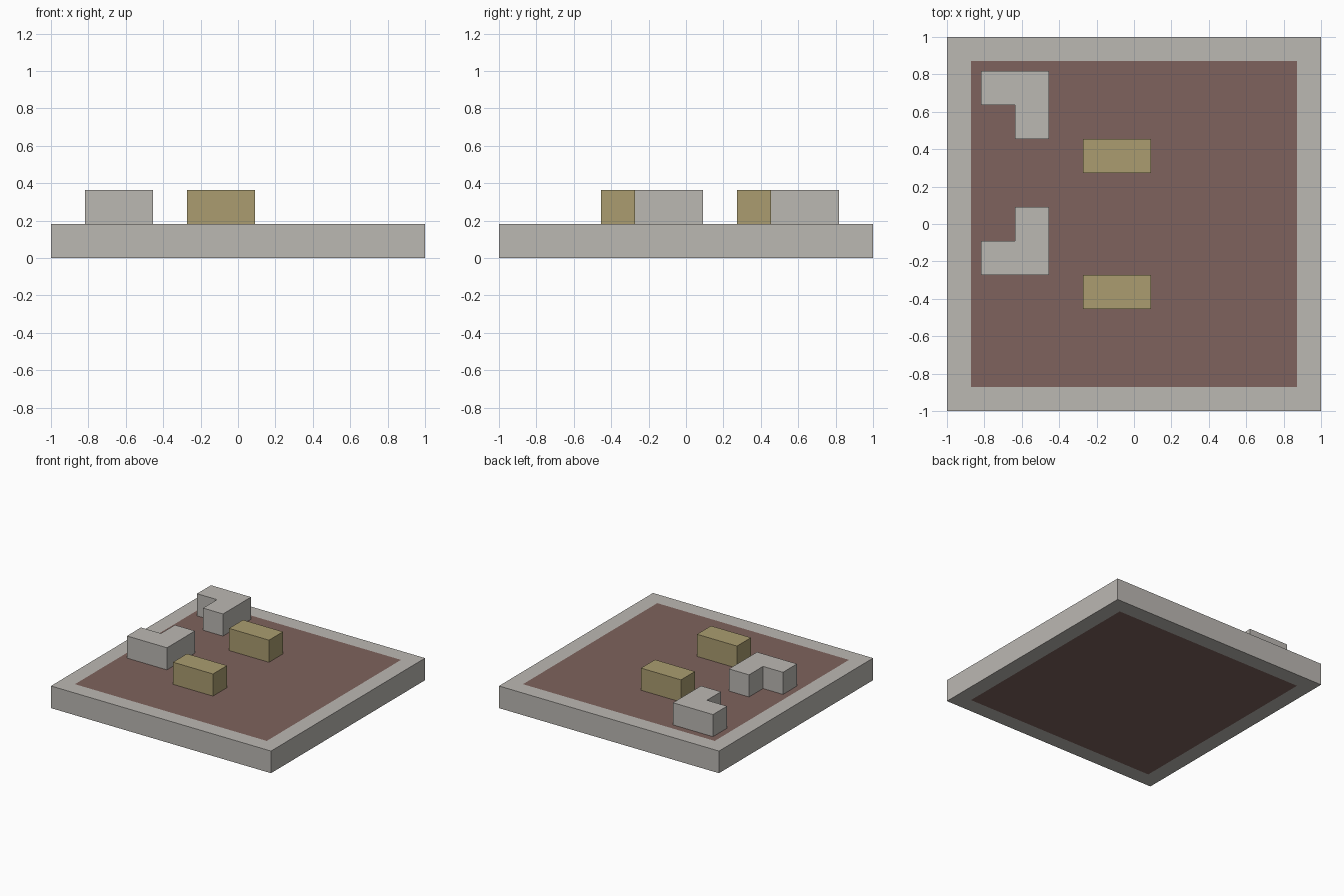
import bpy
import bmesh

if "Cube" in bpy.data.objects:
    bpy.data.objects.remove(bpy.data.objects["Cube"], do_unlink=True)

U = 1 / 11        # half of one block
BLOCK = 2 * U     # block height and rim width


def material(name, rgb):
    mat = bpy.data.materials.new(name)
    mat.use_nodes = True
    color = (*rgb, 1)
    mat.diffuse_color = color
    mat.node_tree.nodes["Principled BSDF"].inputs["Base Color"].default_value = color
    return mat


stone = material("pale_stone", (0.50, 0.48, 0.45))
clay = material("red_clay", (0.21, 0.123, 0.109))
straw = material("straw_yellow", (0.405, 0.335, 0.16))


def prism(name, outline, z, mats, inset_caps=False):
    """Extrude an outline, given in half blocks, up by one block."""
    bm = bmesh.new()
    base = bm.faces.new([bm.verts.new((x * U, y * U, z)) for x, y in outline])
    top = bmesh.ops.extrude_face_region(bm, geom=[base], use_keep_orig=True)
    verts = [g for g in top["geom"] if isinstance(g, bmesh.types.BMVert)]
    bmesh.ops.translate(bm, verts=verts, vec=(0, 0, BLOCK))
    bmesh.ops.recalc_face_normals(bm, faces=bm.faces)
    if inset_caps:
        caps = [f for f in bm.faces if abs(f.normal.z) > 0.9]
        bmesh.ops.inset_individual(bm, faces=caps, thickness=BLOCK)
        for face in caps:
            face.material_index = 1
    mesh = bpy.data.meshes.new(name)
    bm.to_mesh(mesh)
    bm.free()
    for mat in mats:
        mesh.materials.append(mat)
    obj = bpy.data.objects.new(name, mesh)
    bpy.context.collection.objects.link(obj)
    return obj


def rectangle(x0, x1, y0, y1):
    return [(x0, y0), (x1, y0), (x1, y1), (x0, y1)]


# Square slab: stone rim with a clay floor visible above and below
prism("floor_slab", rectangle(-11, 11, -11, 11), 0, [stone, clay], inset_caps=True)

# Two L-shaped corner walls, mirrored front to back
corner = [(-9, 7), (-7, 7), (-7, 5), (-5, 5), (-5, 9), (-9, 9)]
prism("back_corner_wall", corner, BLOCK, [stone])
prism("front_corner_wall", [(x, 6 - y) for x, y in corner], BLOCK, [stone])

# Two straw-coloured benches
prism("back_bench", rectangle(-3, 1, 3, 5), BLOCK, [straw])
prism("front_bench", rectangle(-3, 1, -5, -3), BLOCK, [straw])
